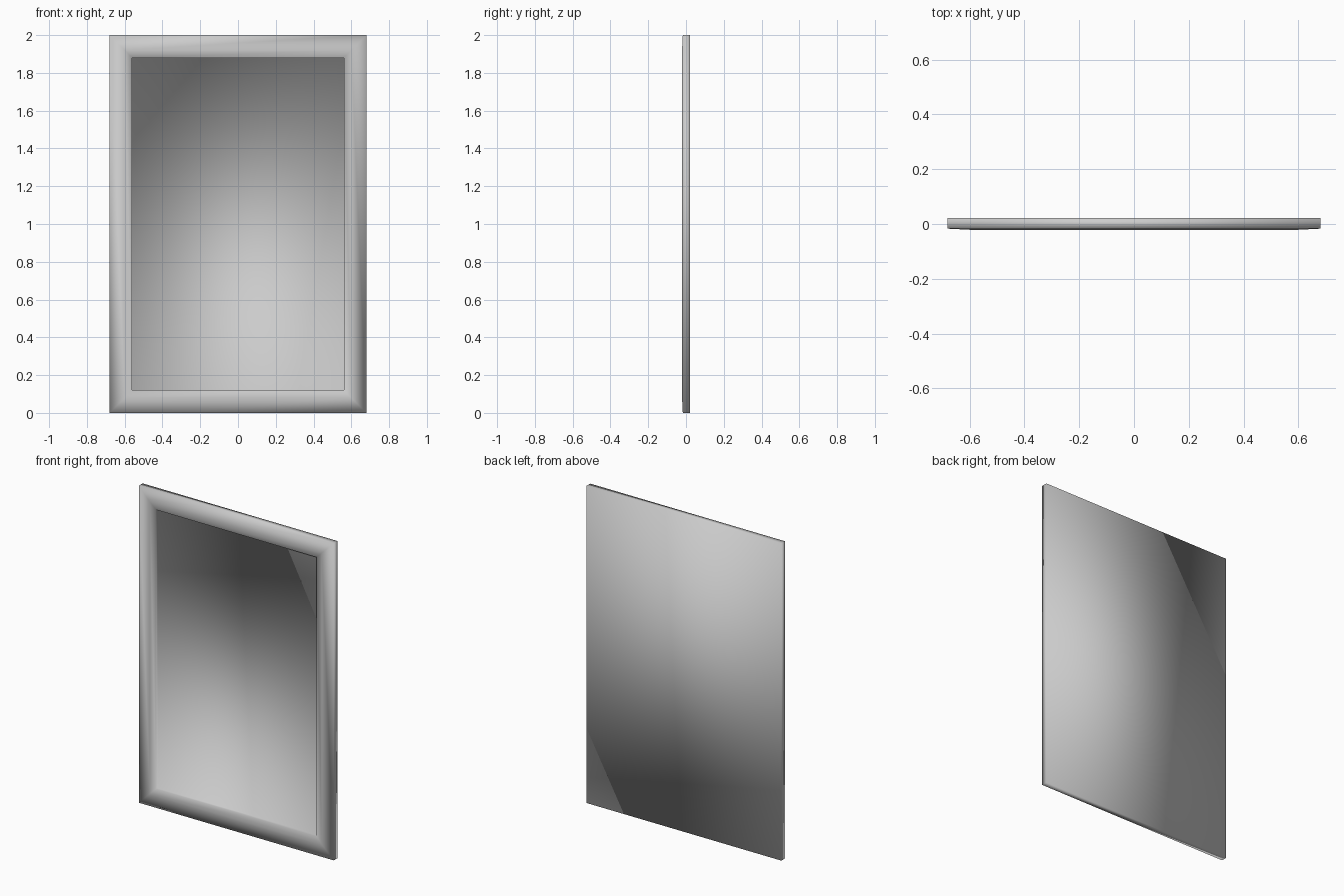
import bpy
import bmesh

cube = bpy.data.objects.get("Cube")
if cube:
    bpy.data.objects.remove(cube, do_unlink=True)

WIDTH, HEIGHT = 1.36, 2.0

# Moulding cross-section: (inset from the outer edge, depth y), back to panel
PROFILE = [(0, 0.021), (0, -0.017), (0.08, -0.021), (0.12, -0.017), (0.12, -0.002)]


def make_material(name, colour):
    mat = bpy.data.materials.new(name)
    mat.use_nodes = True
    mat.diffuse_color = colour
    bsdf = mat.node_tree.nodes["Principled BSDF"]
    bsdf.inputs["Base Color"].default_value = colour
    bsdf.inputs["Roughness"].default_value = 0.6
    return mat


def rectangle_ring(bm, inset, y):
    x = WIDTH / 2 - inset
    low, high = inset, HEIGHT - inset
    corners = [(-x, low), (x, low), (x, high), (-x, high)]
    return [bm.verts.new((cx, y, cz)) for cx, cz in corners]


# Mitred moulding, lofted between rectangular rings
bm = bmesh.new()
rings = [rectangle_ring(bm, inset, y) for inset, y in PROFILE]
for outer, inner in zip(rings, rings[1:]):
    for i in range(4):
        j = (i + 1) % 4
        bm.faces.new((outer[i], outer[j], inner[j], inner[i]))

# Back board and recessed front panel
bm.faces.new(rings[0][::-1])
bm.faces.new(rings[-1])
bmesh.ops.recalc_face_normals(bm, faces=bm.faces[:])

# Continuous soft shading over the whole frame
for face in bm.faces:
    face.smooth = True

mesh = bpy.data.meshes.new("picture_frame")
bm.to_mesh(mesh)
bm.free()
mesh.materials.append(make_material("plain grey", (0.6, 0.6, 0.6, 1)))
frame = bpy.data.objects.new("picture_frame", mesh)
bpy.context.collection.objects.link(frame)
